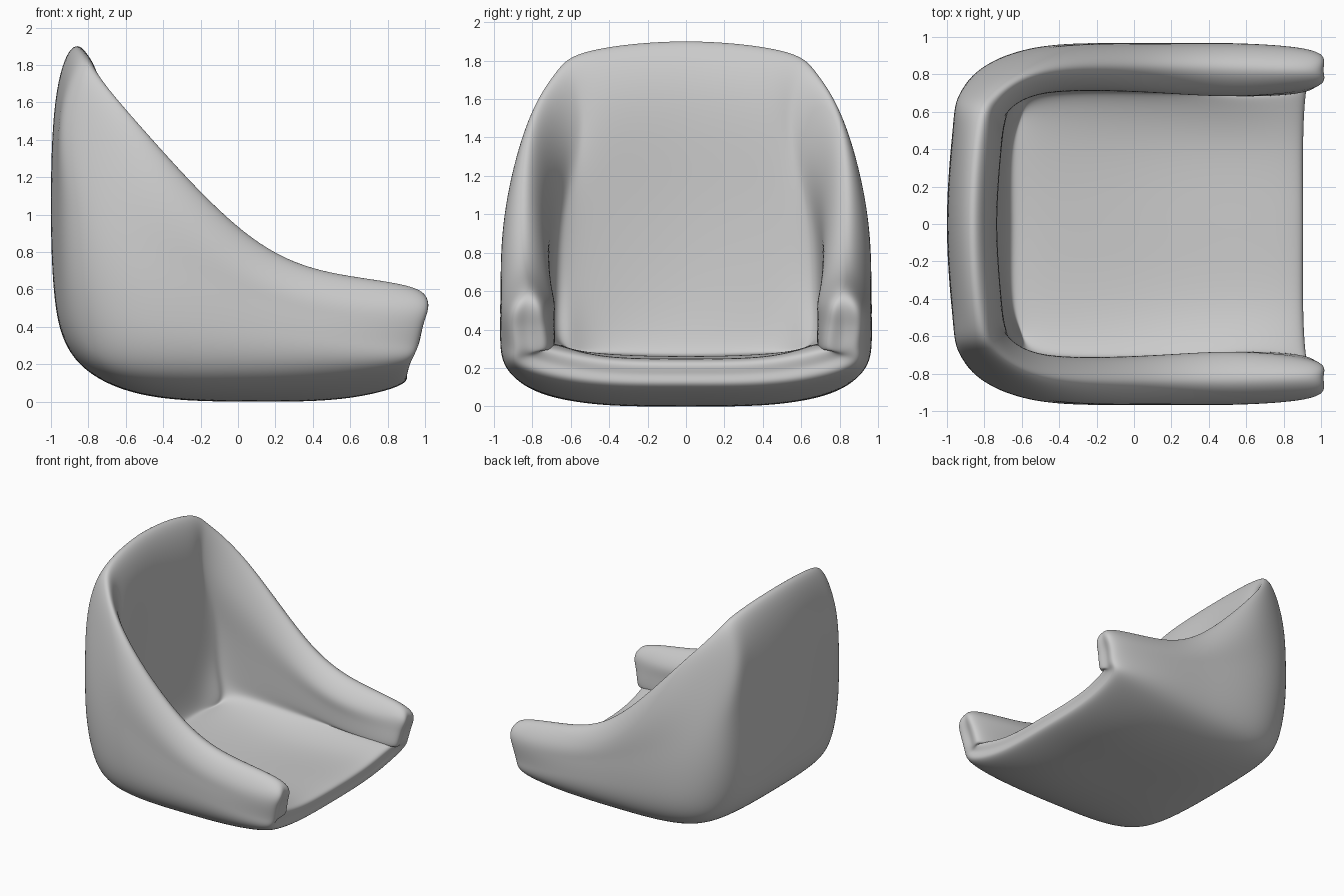
import bpy, bmesh
from mathutils import Vector

if "Cube" in bpy.data.objects:
    bpy.data.objects.remove(bpy.data.objects["Cube"])

# Outer wall columns, from back centre round the corner to the arm front:
# bottom edge, three wall levels, rim crest
COLS = [
    [(-.87, 0, .23), (-.985, 0, .6), (-1, 0, 1.12), (-.97, 0, 1.65), (-.86, 0, 1.9)],
    [(-.86, .5, .24), (-.955, .5, .6), (-.97, .5, 1.1), (-.945, .5, 1.6), (-.825, .5, 1.85)],
    [(-.78, .76, .27), (-.85, .79, .6), (-.87, .78, 1.03), (-.88, .71, 1.47), (-.74, .68, 1.73)],
    [(-.5, .85, .16), (-.5, .945, .48), (-.5, .94, .83), (-.49, .91, 1.18), (-.48, .81, 1.425)],
    [(.05, .88, .14), (.05, .965, .4), (.05, .965, .58), (.05, .945, .75), (.05, .84, .895)],
    [(.55, .885, .15), (.55, .965, .33), (.55, .965, .46), (.55, .94, .58), (.55, .83, .68)],
    [(.89, .86, .19), (.925, .915, .3), (.955, .925, .43), (.94, .91, .54), (.97, .82, .595)],
]
FLOOR_X = [0, -.5, .05, .55, .87]
FLOOR_Z = [0, .035, .0, .015, .09]


def outer(i, j, k):
    m = min(j, 4 - j)
    if i == 0 or m == 0:
        p = Vector(COLS[i + 2 - m][k])
    else:
        p = Vector((FLOOR_X[i], .5 * (m == 1), FLOOR_Z[i] + .015 * (m == 1)))
    if j > 2:
        p.y = -p.y
    return p


def inner(i, j, k):
    # Offset inwards from the outer skin, thinner at edges and rim
    m = min(j, 4 - j)
    p = outer(i, j, k)
    s = -1 if j > 2 else 1
    w = [1, 1, .77, .7][(i == 0) + (m == 0) + (k == 0)]
    w *= .85 if k == 3 else 1
    w *= .67 if i == 4 else 1
    if m == 1:
        p.y *= .88
    if i == 0:
        p.x += .265 * w
    if m == 0:
        p.y -= s * (.22 + .02 * i) * w
    if k == 0:
        p.z += .225 * w * (.4 if i == 0 else 1)
    return p


def crest(i, j, k):
    if k == 3:
        return outer(i, j, 4)
    return (outer(i, j, k) + inner(i, j, k)) / 2 + Vector((.03, 0, 0))


# Sheet topology: floor, back and two side walls
quads = [[(i, j, 0), (i + 1, j, 0), (i + 1, j + 1, 0), (i, j + 1, 0)]
         for i in range(4) for j in range(4)]
quads += [[(0, j, k), (0, j + 1, k), (0, j + 1, k + 1), (0, j, k + 1)]
          for j in range(4) for k in range(3)]
quads += [[(i, j, k), (i + 1, j, k), (i + 1, j, k + 1), (i, j, k + 1)]
          for j in (0, 4) for i in range(4) for k in range(3)]
# Open border of the sheet, in order
border = [(4, j, 0) for j in range(5)] + [(4, 4, k) for k in (1, 2, 3)]
border += [(i, 4, 3) for i in (3, 2, 1, 0)] + [(0, j, 3) for j in (3, 2, 1, 0)]
border += [(i, 0, 3) for i in (1, 2, 3, 4)] + [(4, 0, k) for k in (2, 1)]

bm = bmesh.new()
verts = {}


def vert(layer, key):
    if (layer, key) not in verts:
        verts[layer, key] = bm.verts.new(layer(*key))
    return verts[layer, key]


for layer in (outer, inner):
    for q in quads:
        bm.faces.new([vert(layer, key) for key in q])
# Rounded rim joining both skins
for a, b in zip(border, border[1:] + border[:1]):
    for l1, l2 in ((outer, crest), (crest, inner)):
        bm.faces.new([vert(l1, a), vert(l1, b), vert(l2, b), vert(l2, a)])
bmesh.ops.recalc_face_normals(bm, faces=bm.faces)


# Adjust the cage so the subdivided surface passes through the points
def limit(v):
    n = len(v.link_edges)
    total = v.co * n * n
    for e in v.link_edges:
        total += 4 * e.other_vert(v).co
    for f in v.link_faces:
        ring = list(f.verts)
        total += ring[(ring.index(v) + 2) % 4].co
    return total / (n * (n + 5))


target = {v: v.co.copy() for v in bm.verts}
for _ in range(8):
    moves = {v: target[v] - limit(v) for v in bm.verts}
    for v, d in moves.items():
        v.co += d

# Tub seat shell
mesh = bpy.data.meshes.new("tub_seat")
bm.to_mesh(mesh)
bm.free()
mesh.polygons.foreach_set("use_smooth", [True] * len(mesh.polygons))
seat = bpy.data.objects.new("tub_seat", mesh)
bpy.context.collection.objects.link(seat)
sub = seat.modifiers.new("smooth", 'SUBSURF')
sub.levels = sub.render_levels = 4
